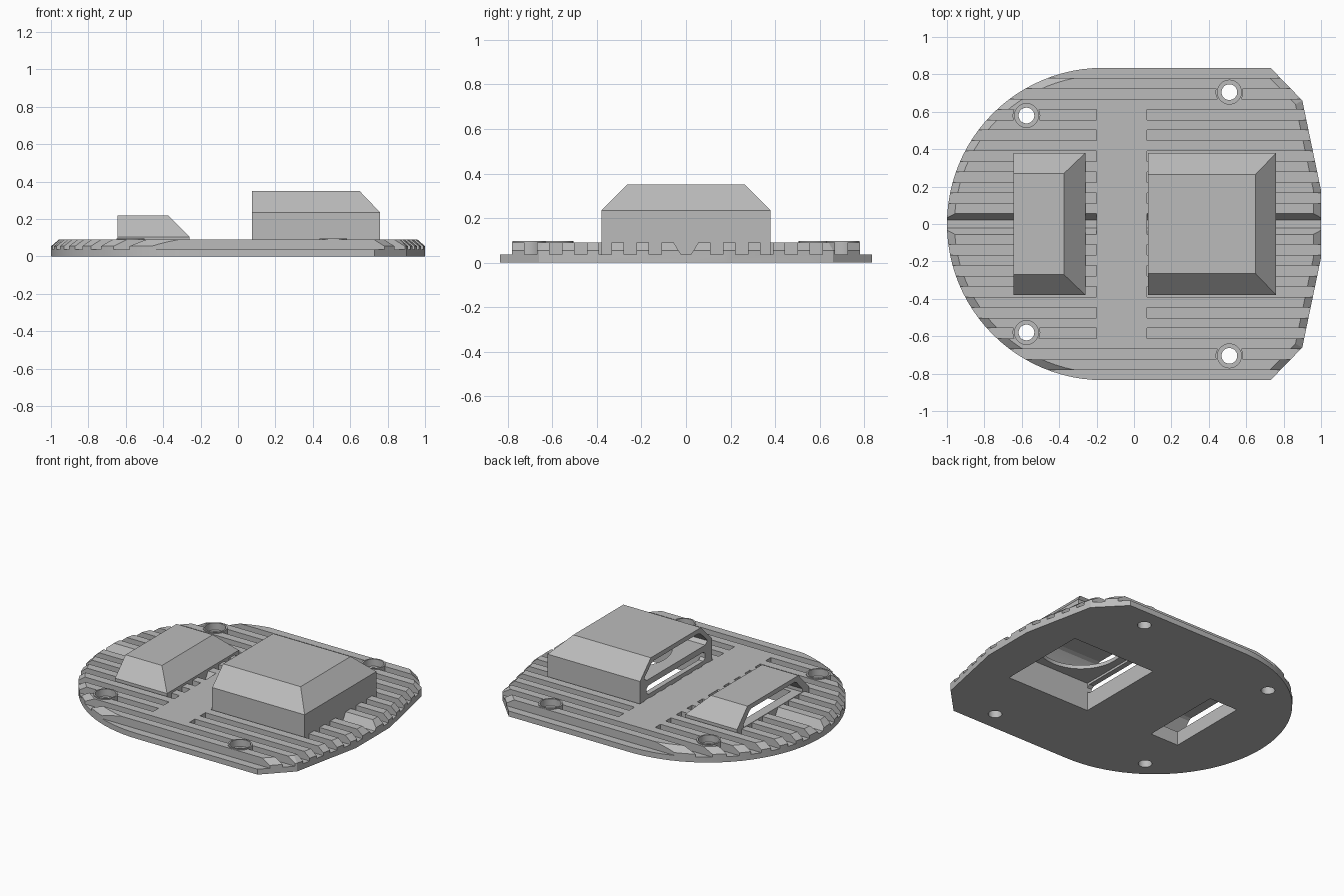
import bpy, bmesh, math

if "Cube" in bpy.data.objects:
    bpy.data.objects.remove(bpy.data.objects["Cube"], do_unlink=True)

grey = bpy.data.materials.new("plain grey")
grey.use_nodes = True
COLOUR = (0.5, 0.5, 0.5, 1)
grey.diffuse_color = COLOUR
grey.node_tree.nodes["Principled BSDF"].inputs["Base Color"].default_value = COLOUR


def loft(bm, rings, closed=False):
    """Skin matching rings of points; cap the ends unless the loop closes."""
    vs = [[bm.verts.new(p) for p in ring] for ring in rings]
    n = len(vs[0])
    faces = []
    pairs = list(zip(vs, vs[1:])) + ([(vs[-1], vs[0])] if closed else [])
    for a, b in pairs:
        for i in range(n):
            j = (i + 1) % n
            faces.append(bm.faces.new((a[i], a[j], b[j], b[i])))
    if not closed:
        faces += [bm.faces.new(vs[0]), bm.faces.new(vs[-1])]
    bmesh.ops.recalc_face_normals(bm, faces=faces)


def rect(x0, x1, y0, y1, z):
    return [(x0, y0, z), (x1, y0, z), (x1, y1, z), (x0, y1, z)]


def circle(x, y, r, z, n=40):
    return [(x + r * math.cos(i * math.tau / n), y + r * math.sin(i * math.tau / n), z)
            for i in range(n)]


def box(x0, x1, y0, y1, z0, z1):
    return [rect(x0, x1, y0, y1, z0), rect(x0, x1, y0, y1, z1)]


def along_x(profile, x0, x1):
    """Extrude a half profile of (y, z), mirrored in y, along x."""
    full = profile + [(-y, z) for y, z in reversed(profile)]
    return [[(x, y, z) for y, z in full] for x in (x0, x1)]


def make(name, solids, closed=False):
    bm = bmesh.new()
    for rings in solids:
        loft(bm, rings, closed)
    mesh = bpy.data.meshes.new(name)
    bm.to_mesh(mesh)
    bm.free()
    ob = bpy.data.objects.new(name, mesh)
    bpy.context.collection.objects.link(ob)
    mesh.materials.append(grey)
    return ob


def activate(ob):
    bpy.ops.object.select_all(action='DESELECT')
    bpy.context.view_layer.objects.active = ob
    ob.select_set(True)


def cut(ob, *solids):
    """Subtract a group of solids that do not touch each other."""
    cutter = make("cutter", solids)
    cutter.hide_render = True
    mod = ob.modifiers.new("cut", 'BOOLEAN')
    mod.operation, mod.solver, mod.object = 'DIFFERENCE', 'EXACT', cutter
    activate(ob)
    bpy.ops.object.modifier_apply(modifier=mod.name)
    bpy.data.objects.remove(cutter, do_unlink=True)


def smooth(ob, angle):
    activate(ob)
    bpy.ops.object.shade_smooth_by_angle(angle=math.radians(angle))


# Base plate outline: round at one end, clipped corners at the other
def outline(d, z):
    half = [(0.73 - 0.42 * d, 0.835 - d), (0.9 - 0.92 * d, 0.66 - 0.49 * d),
            (1 - d, 0.18 - 0.1 * d)]
    pts = [(x, -y) for x, y in half] + half[::-1]
    n = 48
    for i in range(n + 1):
        a = math.pi * (0.5 + i / n)
        pts.append((-0.165 + (0.835 - d) * math.cos(a), (0.835 - d) * math.sin(a)))
    return [(x, y, z) for x, y in pts]


plate = make("base_plate", [[outline(0, 0), outline(0, 0.055), outline(0.04, 0.09)]])

# Grooves between the ribs, stopping at the raised centre band
FLOOR, TOP, PITCH = 0.036, 0.2, 0.1117
BAND = (-0.2, 0.07)
grooves = []
for k in range(1, 8):
    c = 0.0265 + PITCH * k
    lo, hi = c - 0.028, c + 0.028 if k < 7 else 1
    spans = [(-1.2, BAND[0]), (BAND[1], 1.2)] if k < 6 else [(-1.2, 1.2)]
    for x0, x1 in spans:
        grooves.append(box(x0, x1, lo, hi, FLOOR, TOP))
        grooves.append(box(x0, x1, -hi, -lo, FLOOR, TOP))
# Wider middle groove with sloping sides
for x0, x1 in ((-1.2, BAND[0]), (BAND[1], 1.2)):
    grooves.append(along_x([(0.022, FLOOR), (0.055, 0.09), (0.055, TOP)], x0, x1))
cut(plate, *grooves)

# Screw holes and floor openings
bosses = [(x, s * y) for x, y in ((-0.575, 0.58), (0.51, 0.705)) for s in (-1, 1)]
WELL = box(0.11, 0.73, -0.31, 0.31, -0.1, 0.19)
SLOT = box(-0.58, -0.37, -0.28, 0.28, -0.1, 0.13)
cut(plate, WELL, SLOT, *[[circle(x, y, 0.07, -0.1), circle(x, y, 0.07, TOP)]
                         for x, y in bosses])
smooth(plate, 15)

# Counterbored screw bosses
section = [(0.042, 0), (0.074, 0), (0.074, 0.097), (0.064, 0.097), (0.064, 0.05), (0.042, 0.05)]
for i, (x, y) in enumerate(bosses):
    boss = make(f"screw_boss_{i + 1}", [[circle(x, y, r, z) for r, z in section]], closed=True)
    smooth(boss, 30)

# Large housing with a sloped end and shoulders
large = make("large_housing", [[rect(0.075, 0.76, -0.38, 0.38, 0.02),
                                rect(0.075, 0.76, -0.38, 0.38, 0.235),
                                rect(0.075, 0.65, -0.265, 0.265, 0.35)]])
cut(large, WELL)
cut(large, along_x([(0.31, 0.215), (0.335, 0.235), (0.325, 0.25), (0.26, 0.31), (0.235, 0.32)],
                   0, 0.645))
cut(large, [circle(0.42, 0, 0.26, 0.15), circle(0.42, 0, 0.26, 0.25)])
cut(large, along_x([(0.29, 0.115), (0.31, 0.13), (0.31, 0.16), (0.29, 0.175)], 0, 0.15))
smooth(large, 15)

# Small housing, open at its outer end
small = make("small_housing", [[rect(-0.645, -0.26, -0.38, 0.38, 0.02),
                                rect(-0.645, -0.26, -0.38, 0.38, 0.105),
                                rect(-0.645, -0.375, -0.27, 0.27, 0.22)]])
cut(small, along_x([(0.31, 0.093), (0.31, 0.115), (0.25, 0.18), (0.23, 0.19)], -0.8, -0.385))
cut(small, SLOT)
